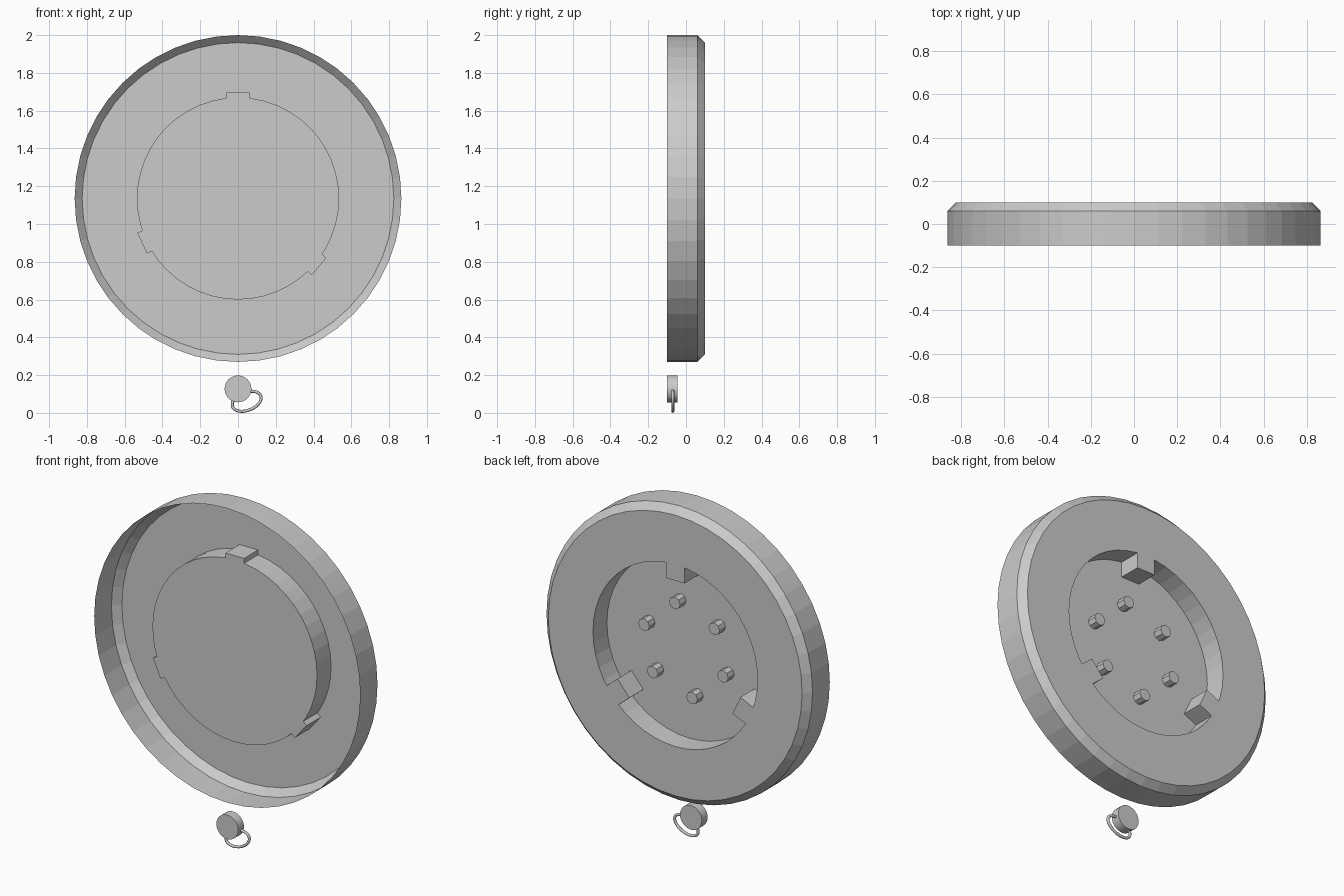
import bpy, bmesh, math
from mathutils import Matrix, Vector

if "Cube" in bpy.data.objects:
    bpy.data.objects.remove(bpy.data.objects["Cube"])

CZ = 1.135          # height of the big disc's centre
SEG = 48

grey = bpy.data.materials.new("plain_grey")
grey.diffuse_color = (0.6, 0.6, 0.6, 1)
grey.use_nodes = True
grey.node_tree.nodes["Principled BSDF"].inputs["Base Color"].default_value = grey.diffuse_color


def finish(name, bm, smooth=False):
    bmesh.ops.recalc_face_normals(bm, faces=bm.faces)
    me = bpy.data.meshes.new(name)
    bm.to_mesh(me)
    bm.free()
    me.materials.append(grey)
    for p in me.polygons:
        p.use_smooth = smooth
    ob = bpy.data.objects.new(name, me)
    bpy.context.collection.objects.link(ob)
    return ob


def cylinder_y(name, x, z, r, y0, y1, seg):
    bm = bmesh.new()
    m = Matrix.Translation((x, (y0 + y1) / 2, z)) @ Matrix.Rotation(math.pi / 2, 4, 'X')
    bmesh.ops.create_cone(bm, cap_ends=True, segments=seg, radius1=r, radius2=r,
                          depth=y1 - y0, matrix=m)
    return finish(name, bm)


# Thin shell, open at the front: rim, bevel, back plate and recessed well
profile = [(0.865, -0.10), (0.865, 0.06), (0.825, 0.10), (0.535, 0.10), (0.535, -0.03)]
bm = bmesh.new()
rings = []
for r, y in profile:
    rings.append([bm.verts.new((r * math.cos(2 * math.pi * i / SEG), y,
                                CZ + r * math.sin(2 * math.pi * i / SEG)))
                  for i in range(SEG)])
for a, b in zip(rings, rings[1:]):
    for i in range(SEG):
        j = (i + 1) % SEG
        bm.faces.new((a[i], a[j], b[j], b[i]))
bm.faces.new(rings[-1])
finish("housing_shell", bm)

# Three key blocks on the wall of the well
for n, deg in enumerate((90, 205, 320)):
    bm = bmesh.new()
    m = (Matrix.Translation((0, 0.035, CZ)) @ Matrix.Rotation(-math.radians(deg), 4, 'Y')
         @ Matrix.Translation((0.50, 0, 0)) @ Matrix.Diagonal((0.12, 0.13, 0.12, 1)))
    bmesh.ops.create_cube(bm, size=1, matrix=m)
    finish(f"key_block_{n + 1}", bm)

# Six contact pins on the well floor
for n in range(6):
    a = math.radians(78 + 60 * n)
    cylinder_y(f"pin_{n + 1}", 0.27 * math.cos(a), CZ + 0.27 * math.sin(a),
               0.036, -0.03, 0.025, 8)

# Small button below the disc
cylinder_y("small_button", 0, 0.127, 0.071, -0.10, -0.046, 32)

# Tilted oval wire loop through the button
bm = bmesh.new()
tilt, wire, N, M = math.radians(21), 0.008, 40, 8
loops = []
for i in range(N):
    t = 2 * math.pi * i / N
    p = Vector((0.080 * math.cos(t), 0, 0.048 * math.sin(t)))
    nrm = Vector((math.cos(t) / 0.080, 0, math.sin(t) / 0.048)).normalized()
    rot = Matrix.Rotation(-tilt, 3, 'Y')
    loop = []
    for k in range(M):
        u = 2 * math.pi * k / M
        q = p + nrm * wire * math.cos(u) + Vector((0, wire * math.sin(u), 0))
        loop.append(bm.verts.new(rot @ q + Vector((0.046, -0.07, 0.0615))))
    loops.append(loop)
for i in range(N):
    a, b = loops[i], loops[(i + 1) % N]
    for k in range(M):
        l = (k + 1) % M
        bm.faces.new((a[k], a[l], b[l], b[k]))
finish("wire_loop", bm, smooth=True)
